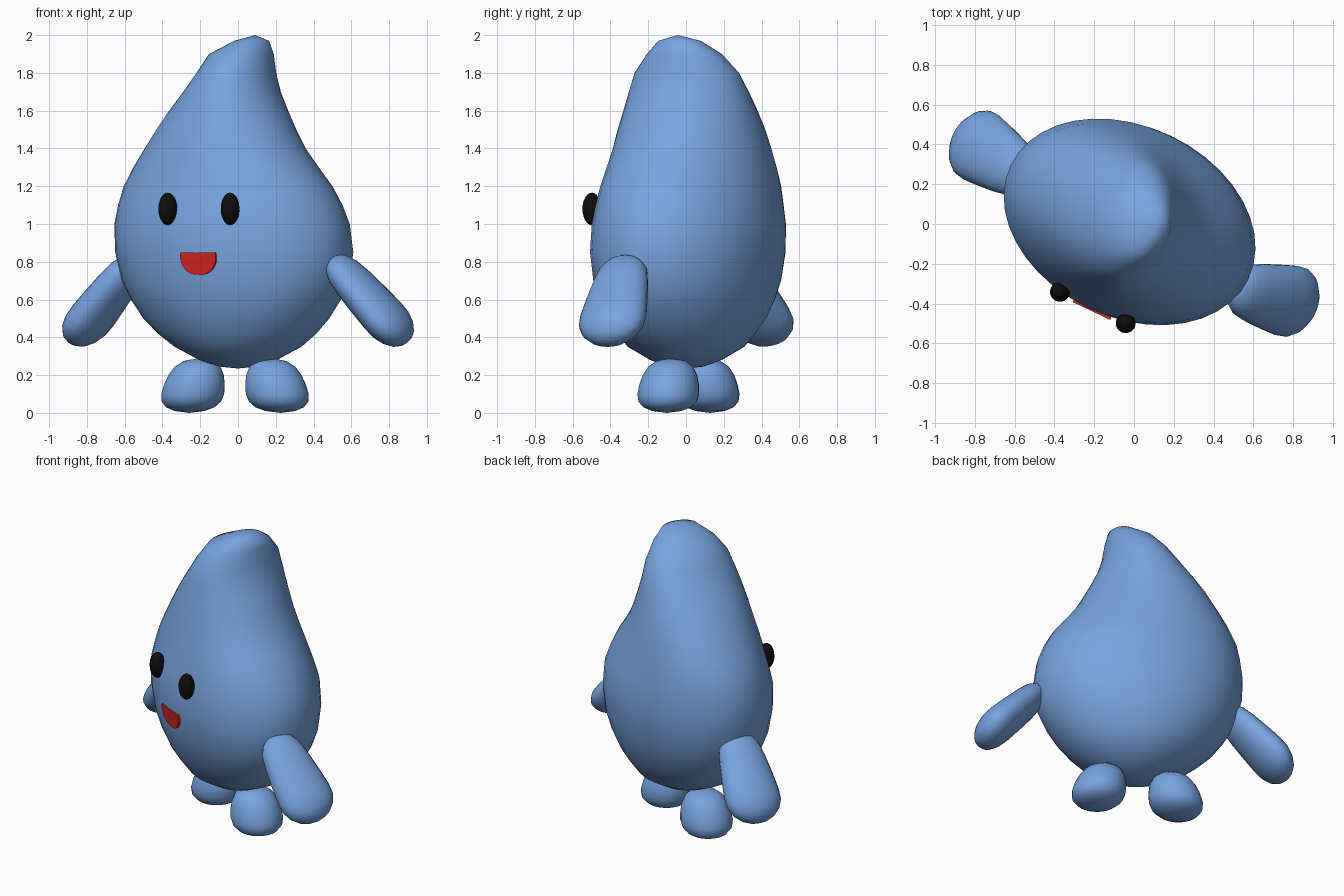
import bpy, bmesh, math
from mathutils import Matrix, Vector

cube = bpy.data.objects.get("Cube")
if cube:
    bpy.data.objects.remove(cube, do_unlink=True)

# The whole figure is turned a little toward its right
TURN = Matrix.Rotation(math.radians(-25.5), 4, 'Z')


def material(name, rgb):
    m = bpy.data.materials.new(name)
    m.use_nodes = True
    m.diffuse_color = (*rgb, 1)
    m.node_tree.nodes["Principled BSDF"].inputs["Base Color"].default_value = (*rgb, 1)
    return m


blue = material("soft blue", (0.19, 0.37, 0.74))
black = material("black", (0.004, 0.004, 0.004))
red = material("red", (0.68, 0.018, 0.018))


def finish(bm, name, mat, matrix, sharp=60):
    bmesh.ops.recalc_face_normals(bm, faces=bm.faces)
    mesh = bpy.data.meshes.new(name)
    bm.to_mesh(mesh)
    bm.free()
    mesh.transform(TURN @ matrix)
    mesh.materials.append(mat)
    ob = bpy.data.objects.new(name, mesh)
    bpy.context.collection.objects.link(ob)
    bpy.ops.object.select_all(action='DESELECT')
    ob.select_set(True)
    bpy.context.view_layer.objects.active = ob
    bpy.ops.object.shade_smooth_by_angle(angle=math.radians(sharp))
    return ob


def loft(name, rows, start, end, matrix, sides=32):
    """Rounded solid from elliptical rows (height, shift, half width, half depth, twist)."""
    bm = bmesh.new()
    rings = []
    for z, shift, a, b, *twist in rows:
        turn = Matrix.Rotation(math.radians(sum(twist)), 2)
        shape = turn @ Matrix(((a, 0), (0, b))) @ turn.transposed()
        points = [shape @ Vector((math.cos(t), math.sin(t)))
                  for t in (math.tau * i / sides for i in range(sides))]
        rings.append([bm.verts.new((shift + p.x, p.y, z)) for p in points])
    for low, high in zip(rings, rings[1:]):
        for i in range(sides):
            j = (i + 1) % sides
            bm.faces.new((low[i], low[j], high[j], high[i]))
    for pole, ring in ((start, rings[0]), (end, rings[-1])):
        tip = bm.verts.new((pole[1], 0, pole[0]))
        for i in range(sides):
            bm.faces.new((ring[i], ring[(i + 1) % sides], tip))
    return finish(bm, name, blue, matrix, 80)


# Droplet body, with the crest leaning to its left and twisting as it rises
body_rows = [
    (0.245, 0, 0.1, 0.09), (0.28, 0, 0.21, 0.185), (0.35, 0, 0.345, 0.3),
    (0.42, -0.005, 0.435, 0.35), (0.5, -0.01, 0.512, 0.397), (0.6, -0.012, 0.58, 0.436),
    (0.7, -0.015, 0.628, 0.463), (0.85, -0.022, 0.66, 0.48), (1.0, -0.035, 0.652, 0.478),
    (1.1, -0.045, 0.626, 0.457, -2), (1.2, -0.058, 0.588, 0.435, -5),
    (1.3, -0.07, 0.524, 0.412, -9), (1.4, -0.075, 0.458, 0.386, -17),
    (1.5, -0.068, 0.404, 0.357, -32), (1.6, -0.055, 0.356, 0.315, -58),
    (1.7, -0.035, 0.321, 0.255, -76), (1.8, -0.01, 0.284, 0.202, -83),
    (1.9, 0.02, 0.206, 0.163, -90), (1.97, 0.08, 0.118, 0.085, -90),
]
loft("body", body_rows, (0.235, 0), (2.0, 0.1), Matrix(), 40)

# Paddle arms and stubby feet, one per side
arm_rows = [
    (0.02, 0.055, 0.035), (0.07, 0.1, 0.064), (0.16, 0.134, 0.085), (0.3, 0.153, 0.096),
    (0.5, 0.171, 0.103), (0.68, 0.184, 0.107), (0.79, 0.181, 0.104), (0.88, 0.155, 0.09),
    (0.95, 0.108, 0.065), (0.985, 0.06, 0.036),
]
foot_rows = [
    (0.01, 0.08), (0.03, 0.13), (0.06, 0.159), (0.1, 0.168), (0.15, 0.162),
    (0.2, 0.148), (0.245, 0.122), (0.275, 0.08),
]
for side, label in ((1, "left"), (-1, "right")):
    shoulder = Vector((side * 0.58, -0.048 - side * 0.027, 0.822))
    hand = Vector((side * 0.987, 0.022 - side * 0.012, 0.372))
    axis = (hand - shoulder).normalized()
    thick = axis.cross(Vector((0, 1, 0))).normalized()
    frame = Matrix((thick.cross(axis), thick, axis)).transposed().to_4x4()
    frame.translation = shoulder
    reach = (hand - shoulder).length
    loft(label + "_arm", [(d * reach, 0, w, t) for d, w, t in arm_rows],
         (0, 0), (reach, 0), frame, 24)

    lean = side * -0.2
    loft(label + "_foot", [(z, lean * z, r, r * 0.97) for z, r in foot_rows],
         (0, 0), (0.29, lean * 0.29), Matrix.Translation((side * 0.268 - 0.02, 0.005, 0)), 24)

    # Oval eyes
    bm = bmesh.new()
    bmesh.ops.create_uvsphere(bm, u_segments=20, v_segments=12, radius=1)
    place = Matrix.Translation((side * 0.183 - 0.006, -0.468, 1.08))
    finish(bm, label + "_eye", black, place @ Matrix.Diagonal((0.05, 0.05, 0.086, 1)))

# Open smiling mouth: half disc with soft corners, set into the face
bm = bmesh.new()
sweep = math.pi + 0.5
outline = [(math.cos(t), math.sin(t)) for t in (math.pi - 0.25 + sweep * i / 18 for i in range(19))]
front = bm.faces.new([bm.verts.new((math.copysign(0.104 * abs(x) ** 0.85, x),
                                    -0.484 - 0.011 * z, 0.826 + 0.096 * z)) for x, z in outline])
back = bmesh.ops.extrude_face_region(bm, geom=[front])
bmesh.ops.translate(bm, vec=(0, 0.04, 0),
                    verts=[v for v in back["geom"] if isinstance(v, bmesh.types.BMVert)])
finish(bm, "mouth", red, Matrix.Translation((-0.005, 0, 0)), 30)
